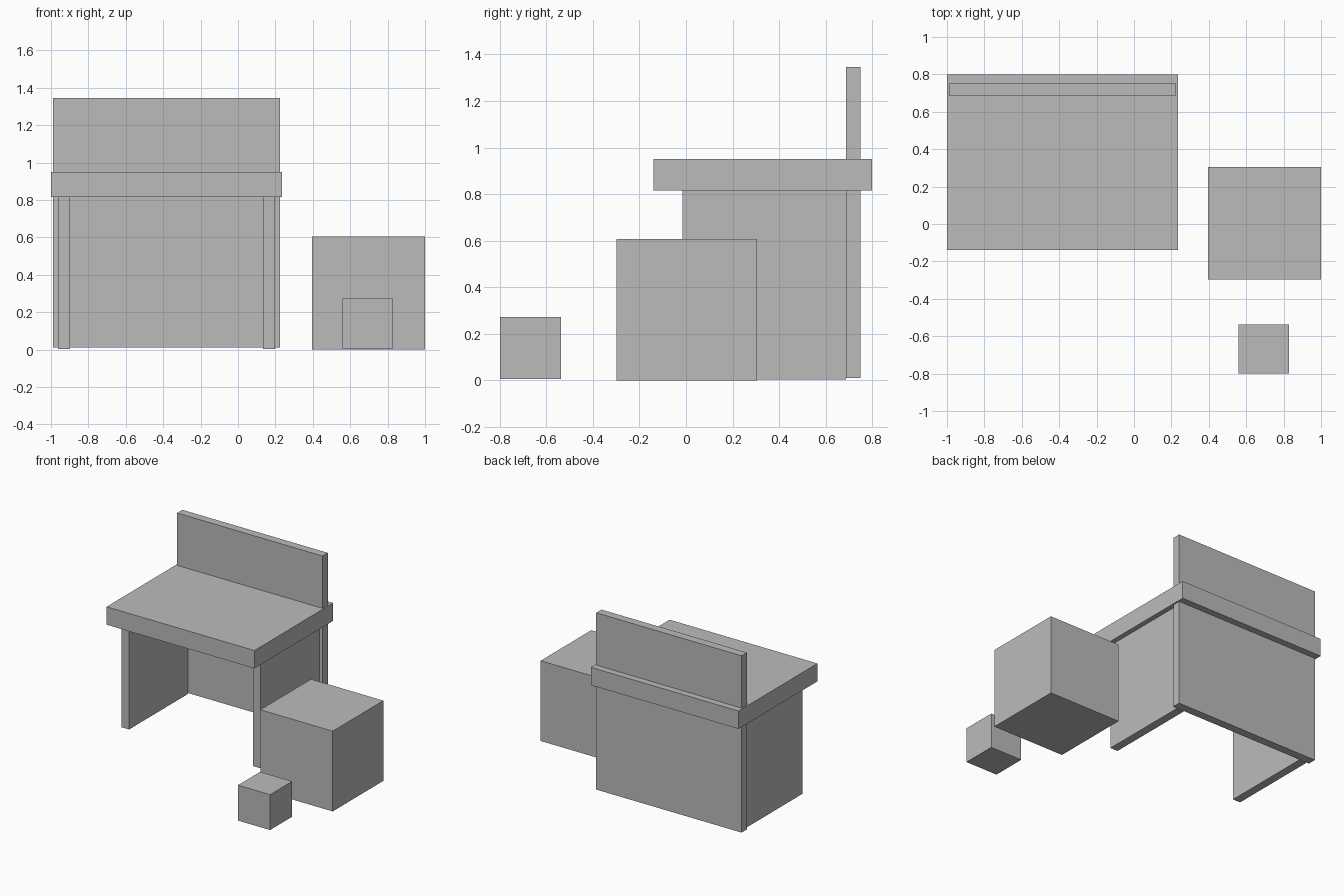
import bpy
from mathutils import Vector

default = bpy.data.objects.get("Cube")
if default:
    bpy.data.objects.remove(default, do_unlink=True)

# One plain grey for everything
GREY = (0.5, 0.5, 0.5, 1.0)
grey = bpy.data.materials.new("plain_grey")
grey.use_nodes = True
grey.diffuse_color = GREY
grey.node_tree.nodes["Principled BSDF"].inputs["Base Color"].default_value = GREY


def box(name, low, high):
    """Box between two opposite corners."""
    low, high = Vector(low), Vector(high)
    bpy.ops.mesh.primitive_cube_add(size=1, location=(low + high) / 2)
    obj = bpy.context.object
    obj.name = name
    obj.scale = high - low
    bpy.ops.object.transform_apply(location=False, rotation=False, scale=True)
    obj.data.materials.append(grey)
    return obj


# Desk: thick top, tall back panel passing through it, two side panels
box("desk_top", (-1.0, -0.14, 0.815), (0.235, 0.80, 0.95))
box("back_panel", (-0.99, 0.687, 0.01), (0.225, 0.75, 1.345))
for name, x in (("right_side_panel", -0.962), ("left_side_panel", 0.135)):
    box(name, (x, -0.015, 0.003), (x + 0.063, 0.687, 0.82))

# Seat block and the small box in front of it
box("seat_block", (0.395, -0.298, 0.0), (1.0, 0.306, 0.606))
box("small_box", (0.56, -0.80, 0.005), (0.828, -0.536, 0.272))
